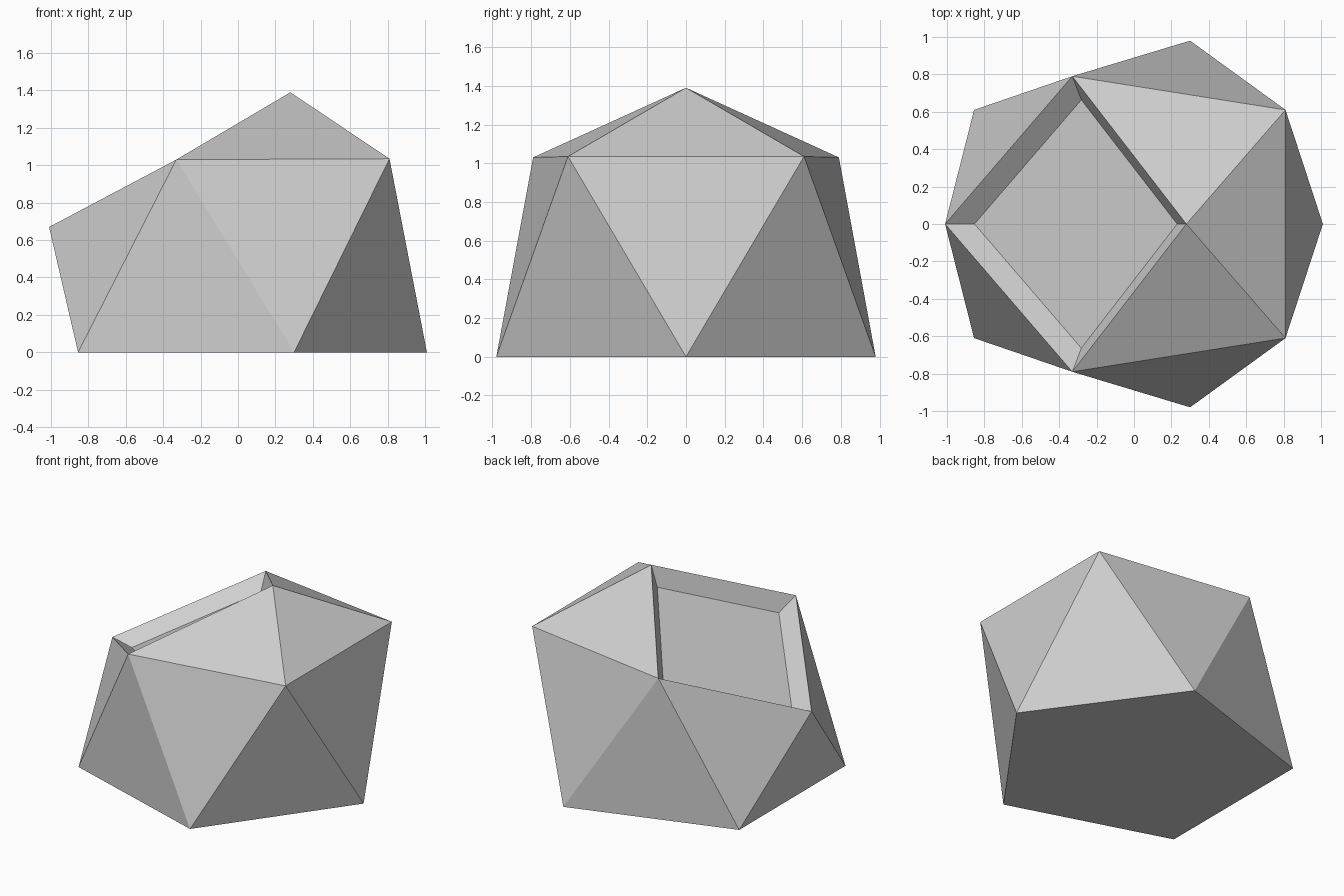
import bpy, bmesh
from mathutils import Vector

cube = bpy.data.objects.get("Cube")
if cube:
    bpy.data.objects.remove(cube)

# Single clay colour
clay = bpy.data.materials.new("light_grey_clay")
clay.use_nodes = True
colour = (0.62, 0.62, 0.62, 1)
clay.diffuse_color = colour
clay.node_tree.nodes["Principled BSDF"].inputs["Base Color"].default_value = colour

bm = bmesh.new()


def ring(*points):
    """Half a five-sided ring plus its mirrored half, counter-clockwise."""
    left = [Vector(p) for p in points]
    mirrored = [Vector((p.x, -p.y, p.z)) for p in reversed(left) if p.y > 0]
    return left + mirrored


# Faceted body: base pentagon, staggered upper ring and an apex
base = [bm.verts.new(p) for p in ring((1.01, 0, 0), (0.3, 0.98, 0), (-0.855, 0.61, 0))]
upper = [bm.verts.new(p) for p in ring((0.81, 0.61, 1.035), (-0.33, 0.79, 1.03), (-1.01, 0, 0.67))]
apex = bm.verts.new((0.28, 0, 1.39))
bm.faces.new(list(reversed(base)))
for i in range(5):
    j = (i + 1) % 5
    bm.faces.new((base[i], base[j], upper[i]))
    bm.faces.new((upper[i], base[j], upper[j]))
for i, j in ((0, 1), (3, 4), (4, 0)):
    bm.faces.new((upper[i], upper[j], apex))
outer_edges = set(bm.edges)

# Slanted planting opening: sloping inner walls down to a sunken floor
rim = [apex, upper[1], upper[2], upper[3]]
centre = sum((v.co for v in rim), Vector()) / 4
normal = (upper[2].co - apex.co).cross(Vector((0, -1, 0))).normalized()
if normal.z < 0:
    normal.negate()
floor = [bm.verts.new(centre + (v.co - centre) * 0.84 - normal * 0.105) for v in rim]
for i in range(4):
    j = (i + 1) % 4
    bm.faces.new((rim[i], rim[j], floor[j], floor[i]))
bm.faces.new(floor)
bmesh.ops.recalc_face_normals(bm, faces=bm.faces[:])

# Only the outside edges and the rim are rounded; the inner edges stay crisp
weight = bm.edges.layers.float.new("bevel_weight_edge")
for e in bm.edges:
    if e in outer_edges:
        e[weight] = 1
    else:
        e.smooth = False
for f in bm.faces:
    f.smooth = True

mesh = bpy.data.meshes.new("planter_body")
bm.to_mesh(mesh)
bm.free()
mesh.materials.append(clay)
planter = bpy.data.objects.new("planter_body", mesh)
bpy.context.collection.objects.link(planter)

bevel = planter.modifiers.new("soft_edges", "BEVEL")
bevel.limit_method = "WEIGHT"
bevel.width = 0.02
bevel.segments = 3
bevel.harden_normals = True
